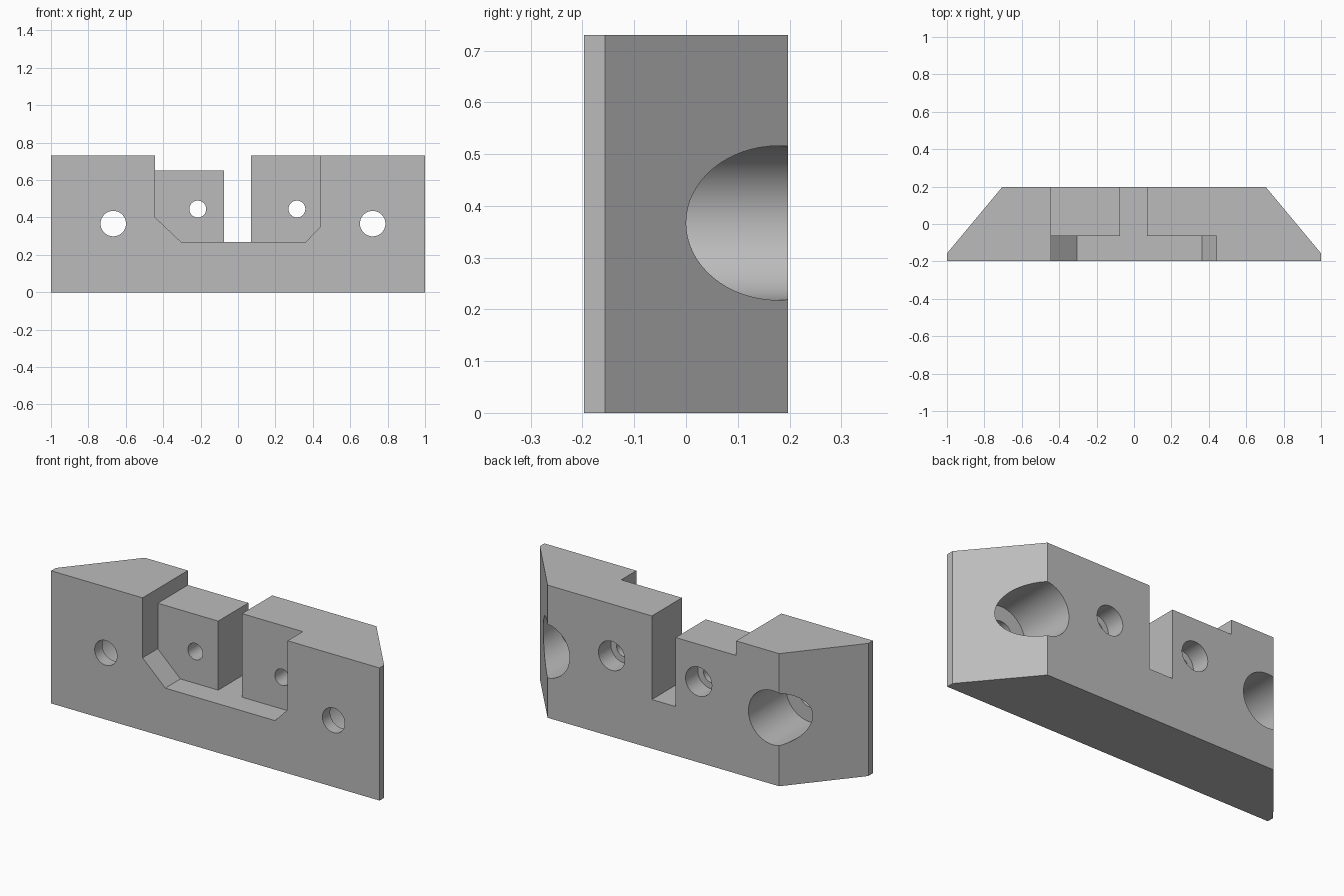
import bpy
import bmesh
import math
from mathutils import Vector

if "Cube" in bpy.data.objects:
    bpy.data.objects.remove(bpy.data.objects["Cube"])

HALF_Y, TOP = 0.197, 0.73
STEP_Y, SLOT_Z = -0.065, 0.27

grey = bpy.data.materials.new("plain grey")
grey.use_nodes = True
colour = (0.5, 0.5, 0.5, 1)
grey.diffuse_color = colour
grey.node_tree.nodes["Principled BSDF"].inputs["Base Color"].default_value = colour


def prism(name, points, offset):
    """Extrude a closed 3D outline along offset."""
    bm = bmesh.new()
    face = bm.faces.new([bm.verts.new(p) for p in points])
    ext = bmesh.ops.extrude_face_region(bm, geom=[face])
    moved = [v for v in ext["geom"] if isinstance(v, bmesh.types.BMVert)]
    bmesh.ops.translate(bm, verts=moved, vec=Vector(offset))
    bmesh.ops.recalc_face_normals(bm, faces=bm.faces)
    mesh = bpy.data.meshes.new(name)
    bm.to_mesh(mesh)
    bm.free()
    mesh.materials.append(grey)
    obj = bpy.data.objects.new(name, mesh)
    bpy.context.collection.objects.link(obj)
    return obj


def cut_xz(outline, y0, y1):
    """Cut an x-z outline from the block between two depths."""
    cutter = prism("cutter", [(x, y0, z) for x, z in outline], (0, y1 - y0, 0))
    cutter.hide_render = True
    mod = block.modifiers.new("cut", "BOOLEAN")
    mod.operation = "DIFFERENCE"
    mod.solver = "EXACT"
    mod.object = cutter
    bpy.ops.object.modifier_apply(modifier=mod.name)
    bpy.data.objects.remove(cutter)


def circle(x, z, r, n=64):
    return [(x + r * math.cos(math.tau * i / n), z + r * math.sin(math.tau * i / n))
            for i in range(n)]


# Block with bevelled back corners
right_side = [(1, -HALF_Y), (1, -0.157), (0.705, HALF_Y)]
plan = right_side + [(-x, y) for x, y in reversed(right_side)]
block = prism("jaw_block", [(x, y, 0) for x, y in plan], (0, 0, TOP))
bpy.context.view_layer.objects.active = block
block.select_set(True)

# Front pocket with sloped lower corners
cut_xz([(-0.443, 1), (-0.443, 0.40), (-0.305, SLOT_Z), (0.363, SLOT_Z),
        (0.44, 0.35), (0.44, 1)], -0.5, STEP_Y)

# Central slot and lowered tongue
cut_xz([(-0.075, SLOT_Z), (0.07, SLOT_Z), (0.07, 1), (-0.075, 1)], -0.5, 0.5)
cut_xz([(-0.443, 0.65), (-0.07, 0.65), (-0.07, 1), (-0.443, 1)], -0.5, 0.5)

# Through holes with counterbores from the back: x, z, radius, bore radius, floor
for x, z, r, bore, floor in [(-0.667, 0.367, 0.068, 0.149, -0.13),
                             (0.72, 0.367, 0.068, 0.149, -0.13),
                             (-0.215, 0.445, 0.045, 0.08, 0.09),
                             (0.315, 0.445, 0.045, 0.08, 0.09)]:
    cut_xz(circle(x, z, bore), floor, 0.5)
    cut_xz(circle(x, z, r), -0.5, 0.5)

bpy.ops.object.shade_smooth_by_angle(angle=math.radians(30))
